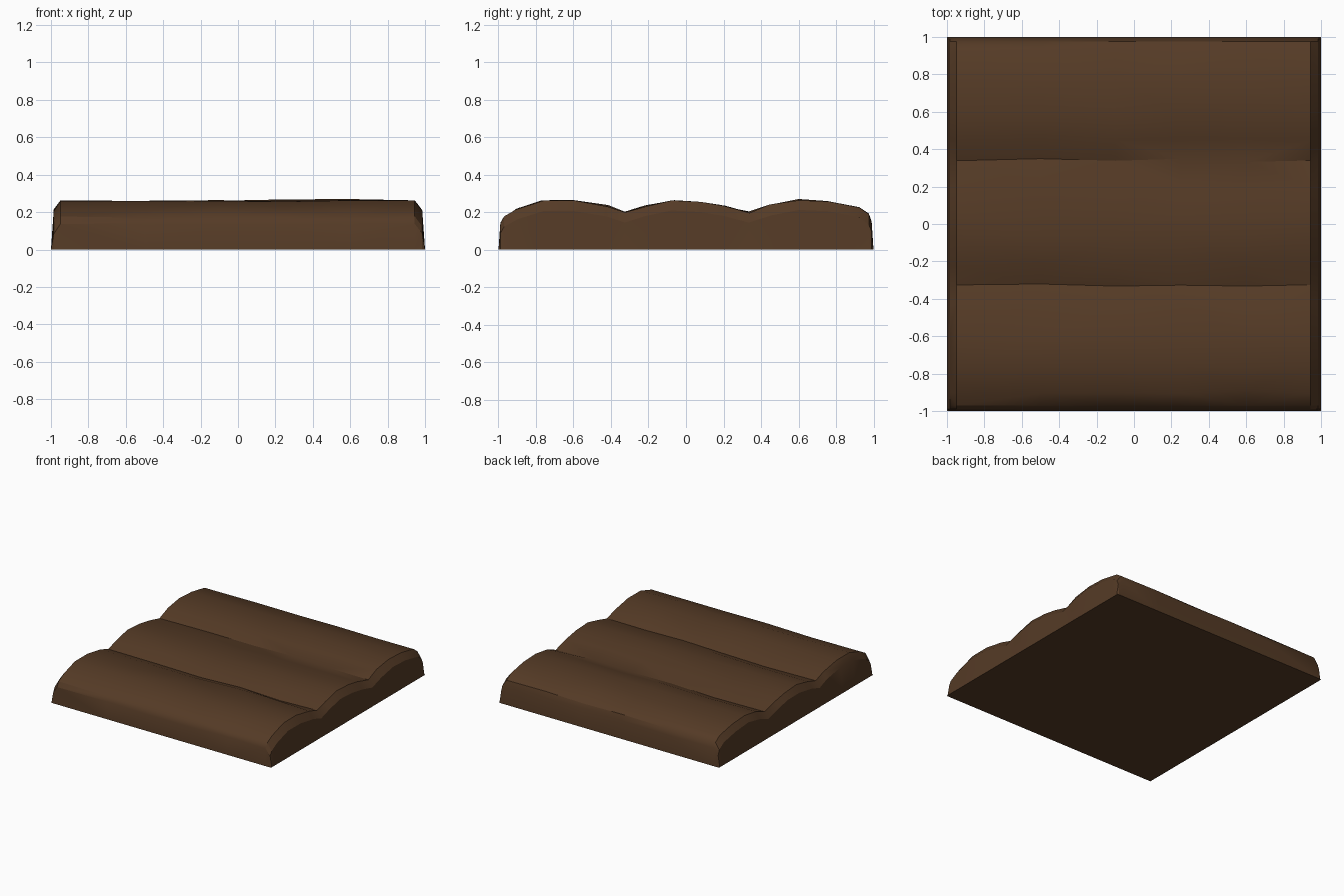
import bpy, bmesh, random

if "Cube" in bpy.data.objects:
    bpy.data.objects.remove(bpy.data.objects["Cube"])
random.seed(4)

# Cross-section of three rounded logs, running front to back (y, z)
PROFILE = [(-1, 0), (-.99, .14), (-.97, .18), (-.9, .22), (-.76, .263), (-.6, .263),
           (-.42, .235), (-.325, .20), (-.22, .235), (-.07, .263), (.08, .257),
           (.2, .235), (.34, .20), (.45, .24), (.6, .268), (.76, .257),
           (.92, .228), (.975, .19), (.99, .15), (1, 0)]
# Stations along the logs: (x, drop of the worn end, jitter)
STATIONS = [(-1, None, 0), (-.985, .055, .004), (-.95, .005, .004), (-.5, .004, .007),
            (-.1, .003, .007), (.25, .002, .007), (.6, .001, .007), (.945, .002, .004),
            (.985, .055, .004), (1, None, 0)]

bm = bmesh.new()
rows = []
for x, drop, jit in STATIONS:
    row = []
    for i, (y, z) in enumerate(PROFILE):
        edge = i in (0, len(PROFILE) - 1)
        if edge or drop is None:
            z = 0
        else:
            z += random.uniform(-jit, jit * .6) - drop
            if abs(y) < .95:
                y += random.uniform(-jit, jit) * 1.5
        row.append(bm.verts.new((x, y, z)))
    rows.append(row)

# Log tops, sides and ends, then the flat underside
for a, b in zip(rows, rows[1:]):
    for i in range(len(PROFILE) - 1):
        bm.faces.new((a[i], b[i], b[i + 1], a[i + 1]))
bm.faces.new(rows[0] + [r[-1] for r in rows[1:-1]] + rows[-1][::-1]
             + [r[0] for r in rows[-2:0:-1]])
bmesh.ops.triangulate(bm, faces=[f for f in bm.faces if len(f.verts) == 4])
bmesh.ops.recalc_face_normals(bm, faces=bm.faces)

mesh = bpy.data.meshes.new("log_floor")
bm.to_mesh(mesh)
bm.free()
floor = bpy.data.objects.new("log_floor", mesh)
bpy.context.collection.objects.link(floor)

# Dark brown wood
wood = bpy.data.materials.new("dark_wood")
wood.diffuse_color = (.09, .043, .019, 1)
wood.use_nodes = True
wood.node_tree.nodes["Principled BSDF"].inputs["Base Color"].default_value = wood.diffuse_color
mesh.materials.append(wood)

bpy.context.view_layer.objects.active = floor
floor.select_set(True)
bpy.ops.object.shade_smooth_by_angle(angle=.5)
